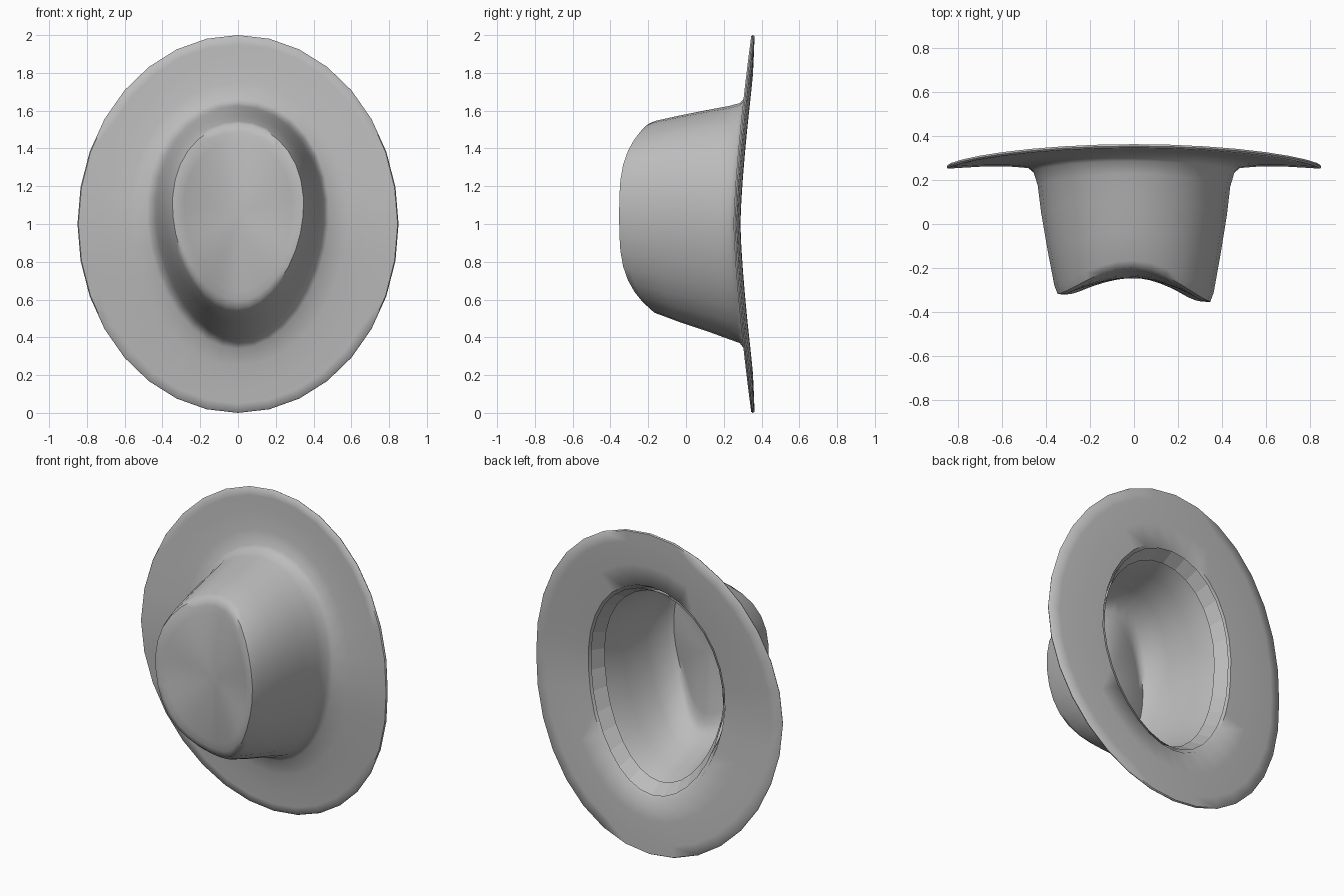
import bpy, bmesh, math

if "Cube" in bpy.data.objects:
    bpy.data.objects.remove(bpy.data.objects["Cube"])

SEGMENTS = 32

felt = bpy.data.materials.new("grey_felt")
felt.use_nodes = True
grey = (0.5, 0.5, 0.5, 1)
felt.diffuse_color = grey
felt.node_tree.nodes["Principled BSDF"].inputs["Base Color"].default_value = grey


def brim_y(z):
    # Brim rolls forward at the sides
    return 0.25 + 0.095 * abs(z - 1) ** 1.4


def tip_y(a):
    # Raised, slightly lopsided rim around the pinched tip
    return -0.345 - 0.018 * math.cos(a) + 0.14 * abs(math.sin(a)) ** 3.5


def ring(rx, low, high, egg, depth):
    """Egg-shaped ring of points; depth(a, z) gives y."""
    points = []
    for i in range(SEGMENTS):
        a = math.tau * i / SEGMENTS
        z = (low + high) / 2 + (high - low) / 2 * math.sin(a)
        x = rx * math.cos(a) * (1 + egg * math.sin(a))
        points.append((x, depth(a, z), z))
    return points


def brim_ring(rx, low, high, egg, lift):
    return ring(rx, low, high, egg, lambda a, z: brim_y(z) + lift)


def crown_ring(rx, low, high, t, lift=0):
    """Ring of the crown wall, t = 0 at the brim and 1 at the tip."""
    return ring(rx, low, high, 0.12,
                lambda a, z: brim_y(z) * (1 - t) + tip_y(a) * t + lift)


def tip_ring(u, lift=0):
    """Ring of the dented tip, u = 1 at its edge and 0 in the middle."""
    return ring(0.335 * u, 1.05 - 0.48 * u, 1.05 + 0.46 * u, 0.12,
                lambda a, z: -0.245 + (tip_y(a) + 0.245) * u ** 1.8 + lift)


def build(name, rings, cap_ends=False):
    bm = bmesh.new()
    loops = [[bm.verts.new(p) for p in r] for r in rings]
    for one, two in zip(loops, loops[1:]):
        for i in range(SEGMENTS):
            j = (i + 1) % SEGMENTS
            bm.faces.new((one[i], one[j], two[j], two[i]))
    if cap_ends:
        bm.faces.new(loops[0])
        bm.faces.new(loops[-1])
    bmesh.ops.recalc_face_normals(bm, faces=bm.faces)
    mesh = bpy.data.meshes.new(name)
    bm.to_mesh(mesh)
    bm.free()
    mesh.materials.append(felt)
    obj = bpy.data.objects.new(name, mesh)
    bpy.context.collection.objects.link(obj)
    return obj


# Outside: dented tip, crown wall, brim and its edge
outside = [tip_ring(u) for u in (0.1, 0.3, 0.5, 0.7, 0.85, 0.95)]
outside += [
    crown_ring(0.345, 0.56, 1.53, 0.985),
    crown_ring(0.36, 0.53, 1.545, 0.92),
    crown_ring(0.39, 0.48, 1.575, 0.65),
    crown_ring(0.42, 0.43, 1.605, 0.35),
    crown_ring(0.435, 0.39, 1.625, 0.14),
    crown_ring(0.455, 0.37, 1.64, 0.03),
    brim_ring(0.48, 0.34, 1.665, 0.09, 0.004),
    brim_ring(0.58, 0.25, 1.75, 0.04, 0.012),
    brim_ring(0.70, 0.14, 1.86, 0.02, 0.01),
    brim_ring(0.80, 0.05, 1.95, 0, 0.004),
    brim_ring(0.845, 0.005, 1.995, 0, 0.001),
    brim_ring(0.85, 0, 2, 0, 0.009),
]

# Underside of the brim, opening and lining
underside = [
    brim_ring(0.845, 0.005, 1.995, 0, 0.018),
    brim_ring(0.78, 0.07, 1.93, 0, 0.025),
    brim_ring(0.62, 0.21, 1.79, 0.04, 0.036),
    brim_ring(0.47, 0.34, 1.66, 0.08, 0.038),
    crown_ring(0.425, 0.40, 1.61, 0.1),
    crown_ring(0.405, 0.44, 1.585, 0.35),
    crown_ring(0.375, 0.49, 1.555, 0.65),
    crown_ring(0.34, 0.55, 1.525, 0.9),
]
underside += [tip_ring(u, 0.022) for u in (0.93, 0.8, 0.6, 0.4, 0.1)]

hat = build("hat_body", outside + underside, cap_ends=True)

# Faceted sweatband inside the opening
band = build("sweatband", [
    brim_ring(0.455, 0.36, 1.64, 0.09, 0.034),
    brim_ring(0.41, 0.415, 1.595, 0.11, -0.04),
    brim_ring(0.418, 0.405, 1.605, 0.11, -0.045),
])

# Smooth felt, flat facets on the band
bpy.ops.object.select_all(action="DESELECT")
hat.select_set(True)
bpy.context.view_layer.objects.active = hat
bpy.ops.object.shade_smooth_by_angle(angle=math.radians(60))
